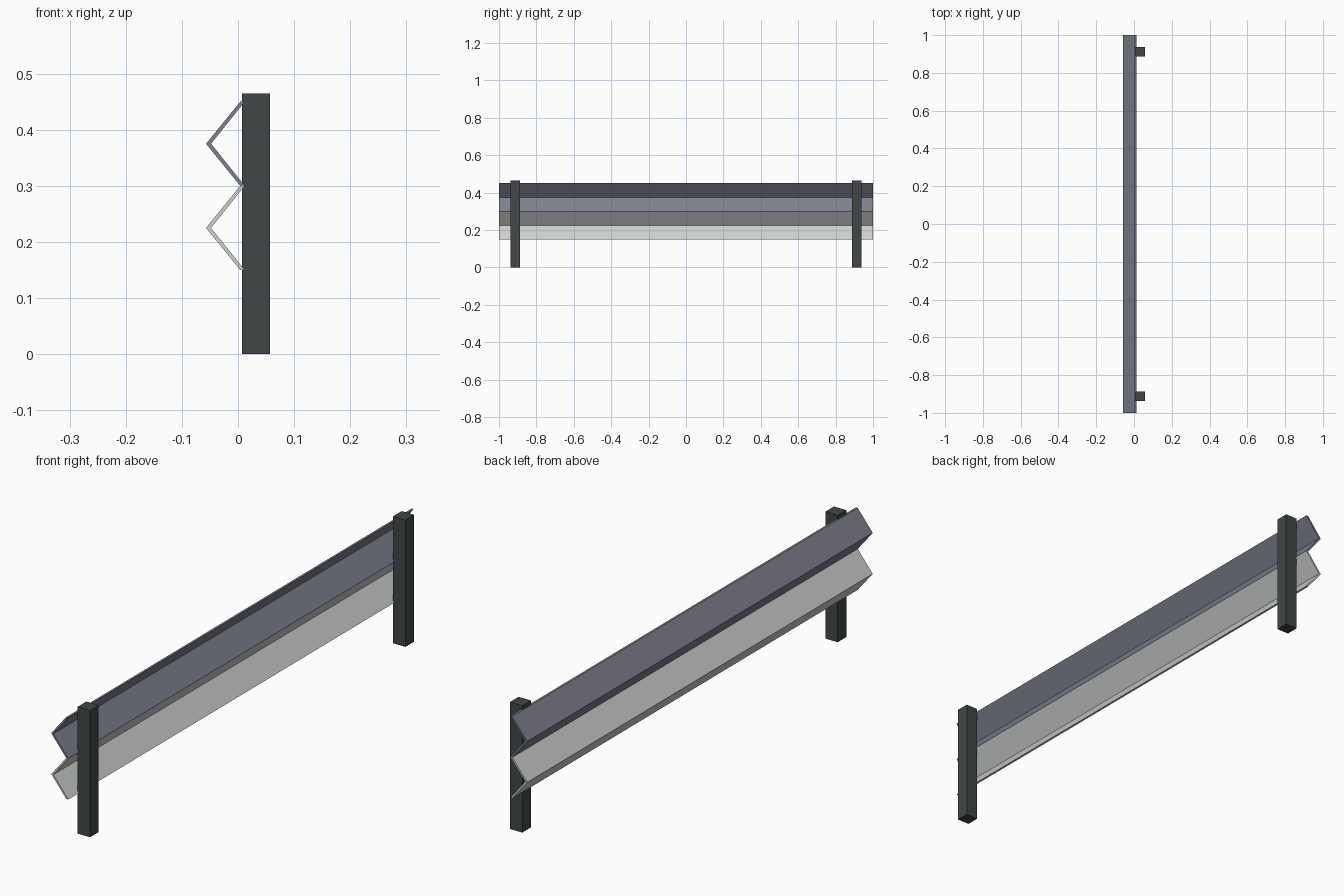
import bpy, bmesh

if "Cube" in bpy.data.objects:
    bpy.data.objects.remove(bpy.data.objects["Cube"])

def material(name, rgb):
    m = bpy.data.materials.new(name)
    m.diffuse_color = (*rgb, 1)
    m.use_nodes = True
    m.node_tree.nodes["Principled BSDF"].inputs["Base Color"].default_value = m.diffuse_color
    return m

dark = material("dark post metal", (0.052, 0.062, 0.062))
blue = material("blue grey metal", (0.21, 0.22, 0.27))
pale = material("pale grey metal", (0.62, 0.64, 0.62))

def extrude_y(name, profile, y0, y1, mat):
    """Solid with an x-z profile running from y0 to y1."""
    bm = bmesh.new()
    face = bm.faces.new([bm.verts.new((x, y0, z)) for x, z in profile])
    ext = bmesh.ops.extrude_face_region(bm, geom=[face], use_keep_orig=True)
    moved = [v for v in ext["geom"] if isinstance(v, bmesh.types.BMVert)]
    bmesh.ops.translate(bm, verts=moved, vec=(0, y1 - y0, 0))
    bmesh.ops.recalc_face_normals(bm, faces=bm.faces)
    me = bpy.data.meshes.new(name)
    bm.to_mesh(me)
    bm.free()
    me.materials.append(mat)
    ob = bpy.data.objects.new(name, me)
    bpy.context.collection.objects.link(ob)

# folded rails, each a thin V pointing towards -x
for name, z, mat in (("upper_rail", 0.375, blue), ("lower_rail", 0.225, pale)):
    vee = [(0.004, z + 0.075), (-0.057, z), (0.004, z - 0.075),
           (0.012, z - 0.075), (-0.048, z), (0.012, z + 0.075)]
    extrude_y(name, vee, -1, 1, mat)

# square posts behind the rails
for name, y in (("front_post", -0.913), ("back_post", 0.913)):
    box = [(0.007, 0), (0.057, 0), (0.057, 0.465), (0.007, 0.465)]
    extrude_y(name, box, y - 0.025, y + 0.025, mat=dark)
